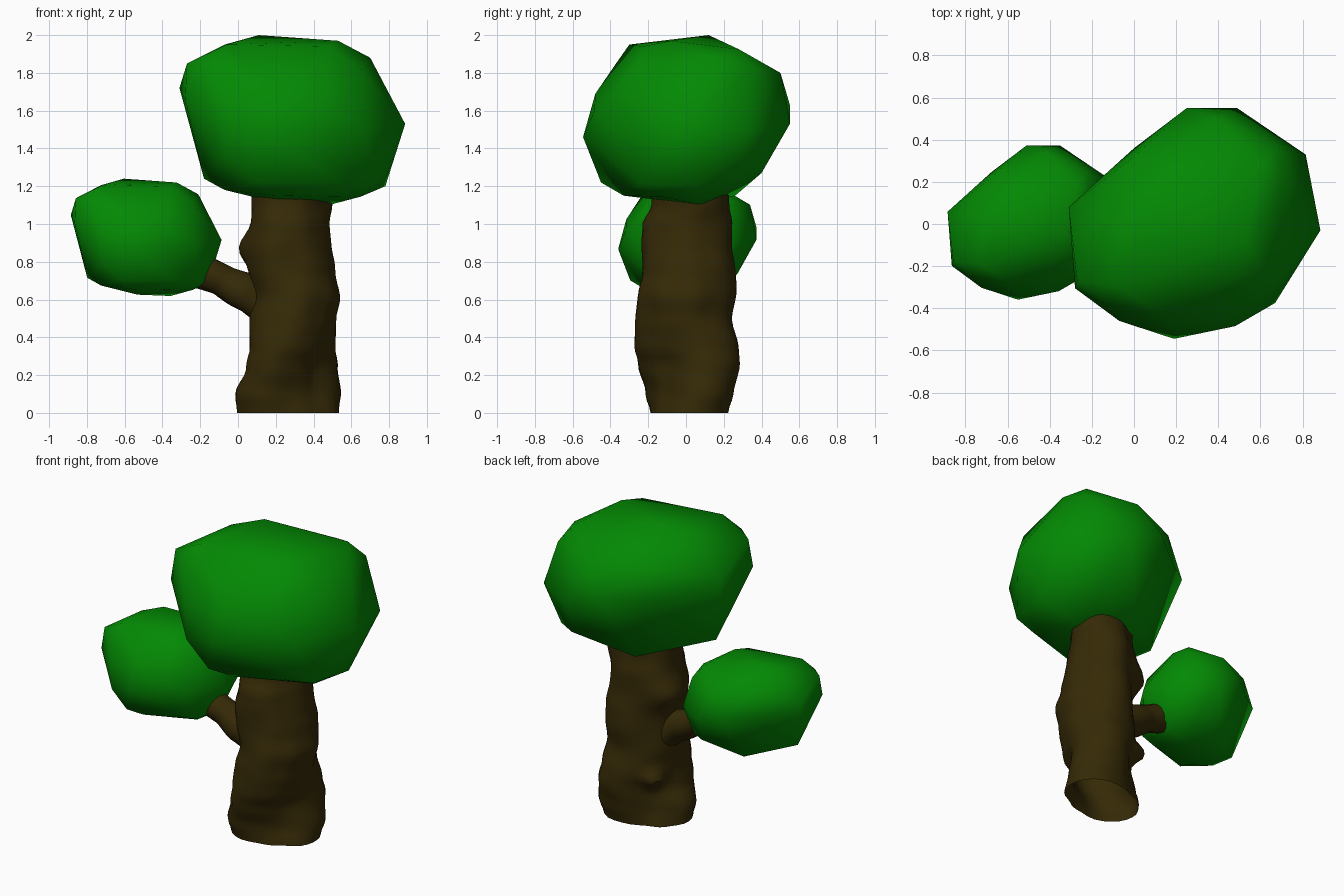
import bpy, bmesh, math
from mathutils import Vector, noise

cube = bpy.data.objects.get("Cube")
if cube:
    bpy.data.objects.remove(cube, do_unlink=True)


def make_material(name, colour):
    mat = bpy.data.materials.new(name)
    mat.use_nodes = True
    mat.diffuse_color = colour
    mat.node_tree.nodes["Principled BSDF"].inputs["Base Color"].default_value = colour
    mat.node_tree.nodes["Principled BSDF"].inputs["Roughness"].default_value = 0.9
    return mat


def finish(bm, name, mat, angle):
    bmesh.ops.recalc_face_normals(bm, faces=bm.faces)
    mesh = bpy.data.meshes.new(name)
    bm.to_mesh(mesh)
    bm.free()
    obj = bpy.data.objects.new(name, mesh)
    bpy.context.collection.objects.link(obj)
    mesh.materials.append(mat)
    bpy.ops.object.select_all(action="DESELECT")
    obj.select_set(True)
    bpy.context.view_layer.objects.active = obj
    bpy.ops.object.shade_smooth_by_angle(angle=math.radians(angle))


def loft(bm, rings):
    """Skin a list of closed point rings with quads."""
    loops = [[bm.verts.new(p) for p in ring] for ring in rings]
    for low, high in zip(loops, loops[1:]):
        for i in range(len(low)):
            j = (i + 1) % len(low)
            bm.faces.new((low[i], low[j], high[j], high[i]))
    return loops


def sample(keys, t):
    """Smoothly interpolate rows whose first entry is the key."""
    for a, b in zip(keys, keys[1:]):
        if t <= b[0]:
            f = (t - a[0]) / (b[0] - a[0])
            f = f * f * (3 - 2 * f)
            return [p + (q - p) * f for p, q in zip(a[1:], b[1:])]
    return list(keys[-1][1:])


def bark(p, amount):
    """Vertically stretched lumpiness."""
    return amount * noise.noise(Vector((p.x * 7, p.y * 7, p.z * 3.5)))


leaf = make_material("leaf green", (0.001, 0.25, 0.001, 1))
wood = make_material("bark brown", (0.036, 0.023, 0.002, 1))

# Trunk: height, left and right edge, front and back edge, diagonal bulge
outline = [
    (0, 0, .53, -.18, .22, .03), (.1, 0, .53, -.19, .23, .06),
    (.25, .06, .5, -.23, .26, .06), (.35, .07, .5, -.26, .27, .03),
    (.5, .06, .51, -.26, .25, .01), (.62, .08, .54, -.25, .26, .005),
    (.75, .07, .51, -.24, .25, .015), (.88, .06, .49, -.24, .24, .015),
    (1, .07, .49, -.23, .24, .015), (1.1, .07, .5, -.18, .22, .025),
    (1.3, .07, .5, -.18, .22, .025),
]
# Knots: direction, height, angular width, half height, swelling
knots = [(2.5, .31, .25, .06, .09), (2.75, .87, .45, .1, .07)]
SIDES, STEPS = 32, 40
rings = []
for k in range(STEPS + 1):
    z = 1.3 * k / STEPS
    x0, x1, y0, y1, skew = sample(outline, z)
    ring = []
    for i in range(SIDES):
        a = math.tau * i / SIDES
        out = Vector((math.cos(a), math.sin(a), 0))
        p = Vector(((x0 + x1) / 2 + out.x * (x1 - x0) / 2,
                    (y0 + y1) / 2 + out.y * (y1 - y0) / 2, z))
        swell = bark(p, .022) + skew * math.sin(2 * a)
        for ka, kz, wide, tall, size in knots:
            swell += size * math.exp(-((a - ka) / wide) ** 2 - ((z - kz) / tall) ** 2)
        ring.append(p + out * swell)
    rings.append(ring)
bm = bmesh.new()
loft(bm, rings)
finish(bm, "trunk", wood, 60)

# Branch: position along it, centre, radius
path = [
    (0, .14, .01, .57, .1), (.25, .04, .01, .64, .1),
    (.5, -.07, .01, .7, .08), (.75, -.17, .01, .74, .085),
    (1, -.28, .02, .82, .07),
]
along = Vector((-.78, 0, .62)).normalized()
side = Vector((0, 1, 0))
up = along.cross(side)
bm = bmesh.new()
rings = []
for k in range(15):
    x, y, z, r = sample(path, k / 14)
    ring = []
    for i in range(16):
        a = math.tau * i / 16
        out = side * math.cos(a) + up * math.sin(a)
        p = Vector((x, y, z)) + out * r
        ring.append(p + out * bark(p, .025))
    rings.append(ring)
loops = loft(bm, rings)
bm.faces.new(loops[-1])
finish(bm, "branch", wood, 60)

# Faceted crown: corners of a rough convex boulder
corners = [
    # widest band
    (-.31, .08, 1.72), (0, .36, 1.6), (.25, .55, 1.63), (.49, .55, 1.53),
    (.815, .33, 1.5), (.885, -.03, 1.53), (.67, -.375, 1.5), (.48, -.485, 1.6),
    (.19, -.545, 1.46), (-.07, -.46, 1.6), (-.28, -.305, 1.66),
    # upper band
    (-.27, -.27, 1.85), (-.15, -.37, 1.85), (-.06, -.3, 1.95),
    (-.07, .03, 1.95), (.11, .12, 2), (.53, -.08, 1.97), (.48, -.23, 1.94),
    (.61, .28, 1.925), (.7, .17, 1.88), (.69, .36, 1.82), (.39, .5, 1.8),
    (0, .32, 1.81), (.2, -.48, 1.69), (.65, -.26, 1.82),
    # underside
    (-.18, -.06, 1.24), (-.07, -.44, 1.365), (-.07, -.2, 1.18),
    (.22, 0, 1.11), (.48, .08, 1.1), (.65, -.13, 1.145), (.78, .05, 1.2),
    (.19, .26, 1.15), (.56, .4, 1.27), (.7, .31, 1.26), (.1, -.45, 1.22),
    (.2, -.33, 1.15), (.55, -.3, 1.21), (.72, -.24, 1.21),
]


def crown(name, scale, offset):
    bm = bmesh.new()
    for c in corners:
        bm.verts.new([v * s + o for v, s, o in zip(c, scale, offset)])
    hull = bmesh.ops.convex_hull(bm, input=bm.verts)
    spare = {g for g in hull["geom_interior"] if isinstance(g, bmesh.types.BMVert)}
    bmesh.ops.delete(bm, geom=list(spare), context="VERTS")
    finish(bm, name, leaf, 65)


crown("large_crown", (1, 1, 1), (0, 0, 0))
crown("small_crown", (.668, .668, .69), (-.678, .005, -.14))
